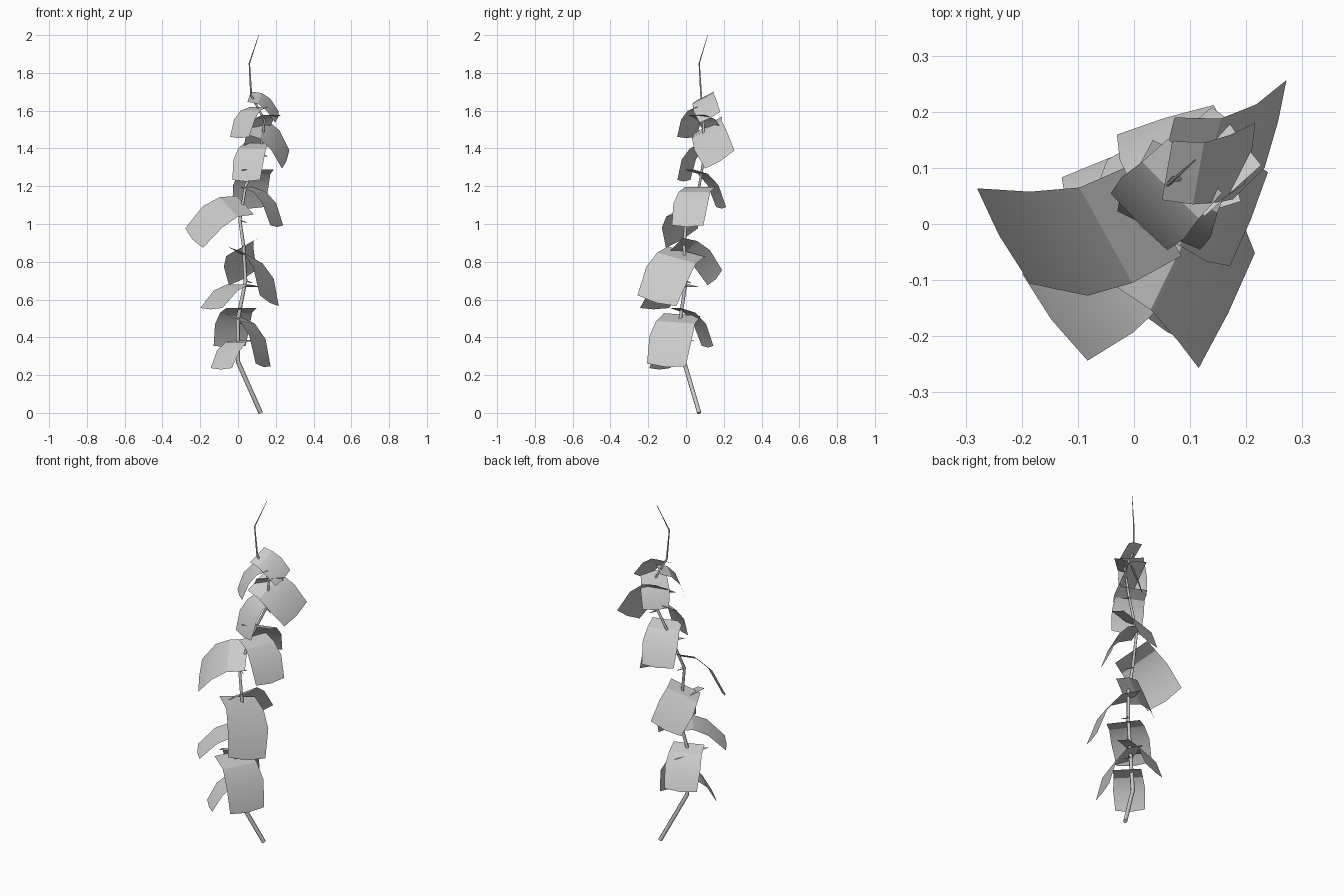
import bpy
import bmesh
import math
from mathutils import Matrix, Vector

if "Cube" in bpy.data.objects:
    bpy.data.objects.remove(bpy.data.objects["Cube"], do_unlink=True)


def make_material(name, value):
    material = bpy.data.materials.new(name)
    material.use_nodes = True
    colour = (value, value, value, 1)
    material.diffuse_color = colour
    material.node_tree.nodes["Principled BSDF"].inputs["Base Color"].default_value = colour
    return material


grey = make_material("plain grey", 0.6)


def make_stalk(name, points, thickness):
    """Thin tapering tube through the given points, last value is the relative radius."""
    curve = bpy.data.curves.new(name, "CURVE")
    curve.dimensions = "3D"
    curve.bevel_depth = thickness
    curve.bevel_resolution = 1
    curve.use_fill_caps = True
    spline = curve.splines.new("POLY")
    spline.points.add(len(points) - 1)
    for target, (x, y, z, radius) in zip(spline.points, points):
        target.co = (x, y, z, 1)
        target.radius = radius
    curve.materials.append(grey)
    stalk = bpy.data.objects.new(name, curve)
    bpy.context.collection.objects.link(stalk)


def make_leaf(name, crease, azimuth, size, pitch, roll):
    """Broad arched leaf: a short strip over the stem, then a drooping blade."""
    # Side profile, walked outward from the crease
    def step(length, bend):
        angle = math.radians(pitch + bend)
        return Vector((math.cos(angle), 0, -math.sin(angle))) * length
    base = -step(0.1, -8)
    shoulder = step(0.1, 22)
    tip = shoulder + step(0.15, 44)
    bulge = step(0.012, 44)
    rows = [(base, 0.105), (Vector(), 0.11), (shoulder, 0.12), (tip, 0.11)]

    bm = bmesh.new()
    grid = []
    for centre, half_width in rows:
        middle = centre + bulge if centre is tip else centre
        across = Vector((0, half_width, 0))
        grid.append([bm.verts.new(p) for p in (centre - across, middle, centre + across)])
    for near, far in zip(grid, grid[1:]):
        for side in range(2):
            bm.faces.new((near[side], far[side], far[side + 1], near[side + 1]))
    for face in bm.faces:
        face.smooth = True
    # Sharp fold between strip and blade
    fold = grid[1]
    for one, other in zip(fold, fold[1:]):
        bm.edges.get((one, other)).smooth = False
    mesh = bpy.data.meshes.new(name)
    bm.to_mesh(mesh)
    bm.free()
    mesh.materials.append(grey)
    leaf = bpy.data.objects.new(name, mesh)
    bpy.context.collection.objects.link(leaf)
    leaf.matrix_world = (Matrix.Translation(crease)
                         @ Matrix.Rotation(math.radians(azimuth), 4, "Z")
                         @ Matrix.Rotation(math.radians(roll), 4, "X")
                         @ Matrix.Scale(size, 4))


# Main stem
make_stalk("stem", [
    (0.12, 0.07, 0, 1), (0, -0.01, 0.27, 1), (0, -0.03, 0.5, 0.85),
    (0.04, 0, 0.7, 0.8), (0.03, -0.01, 0.88, 0.75), (0.01, 0, 1.02, 0.7),
    (0.04, 0.07, 1.2, 0.65), (0.12, 0.1, 1.38, 0.6), (0.14, 0.09, 1.55, 0.5),
    (0.07, 0.08, 1.68, 0.45), (0.06, 0.07, 1.85, 0.3), (0.11, 0.115, 2, 0.1)], 0.012)

# Leaves: crease centre, direction in degrees, size, pitch, roll
leaves = {
    "low_left_leaf": ((0.05, -0.055, 0.48), -21, 1, 32, -4),
    "low_back_leaf": ((-0.01, 0.02, 0.53), 110, 0.82, 25, 0),
    "low_front_leaf": ((-0.01, -0.06, 0.375), 225, 0.72, 16, 0),
    "lower_middle_left_leaf": ((0.08, -0.05, 0.82), -26, 1.07, 27, -14),
    "lower_middle_back_leaf": ((0.01, 0.02, 0.87), 118, 0.83, 22, -26),
    "lower_middle_front_leaf": ((0, -0.06, 0.68), 217, 0.88, 0, 0),
    "middle_right_leaf": ((-0.05, -0.02, 1.09), 209, 1, 14, -28),
    "middle_left_leaf": ((0.115, 0.045, 1.17), -22, 0.82, 26, 0),
    "middle_back_leaf": ((0.085, 0.09, 1.265), 107, 0.82, 25, 0),
    "upper_front_leaf": ((0.075, 0.055, 1.4), 245, 0.74, 31, 0),
    "upper_left_leaf": ((0.135, 0.11, 1.5), -14, 0.85, 27, 31),
    "upper_back_leaf": ((0.135, 0.105, 1.555), 132, 0.65, 27, 0),
    "top_right_leaf": ((0.065, 0.06, 1.6), 225, 0.65, 25, 0),
    "top_left_leaf": ((0.115, 0.09, 1.665), -10, 0.57, 18, 27),
}
for name, placement in leaves.items():
    make_leaf(name, *placement)

# Small forked twigs at the joints
joints = [(0, -0.03, 0.48), (0.04, 0, 0.7), (0.01, 0, 1.02), (0.12, 0.1, 1.37)]
for number, joint in enumerate(joints):
    start = Vector(joint)
    for fork, angle in enumerate((-0.4, 0.7)):
        reach = Vector((math.cos(angle), math.sin(angle), -0.3)) * 0.04
        end = start + reach
        make_stalk(f"twig_{number}_{fork}", [(*start, 1), (*end, 0.4)], 0.004)
